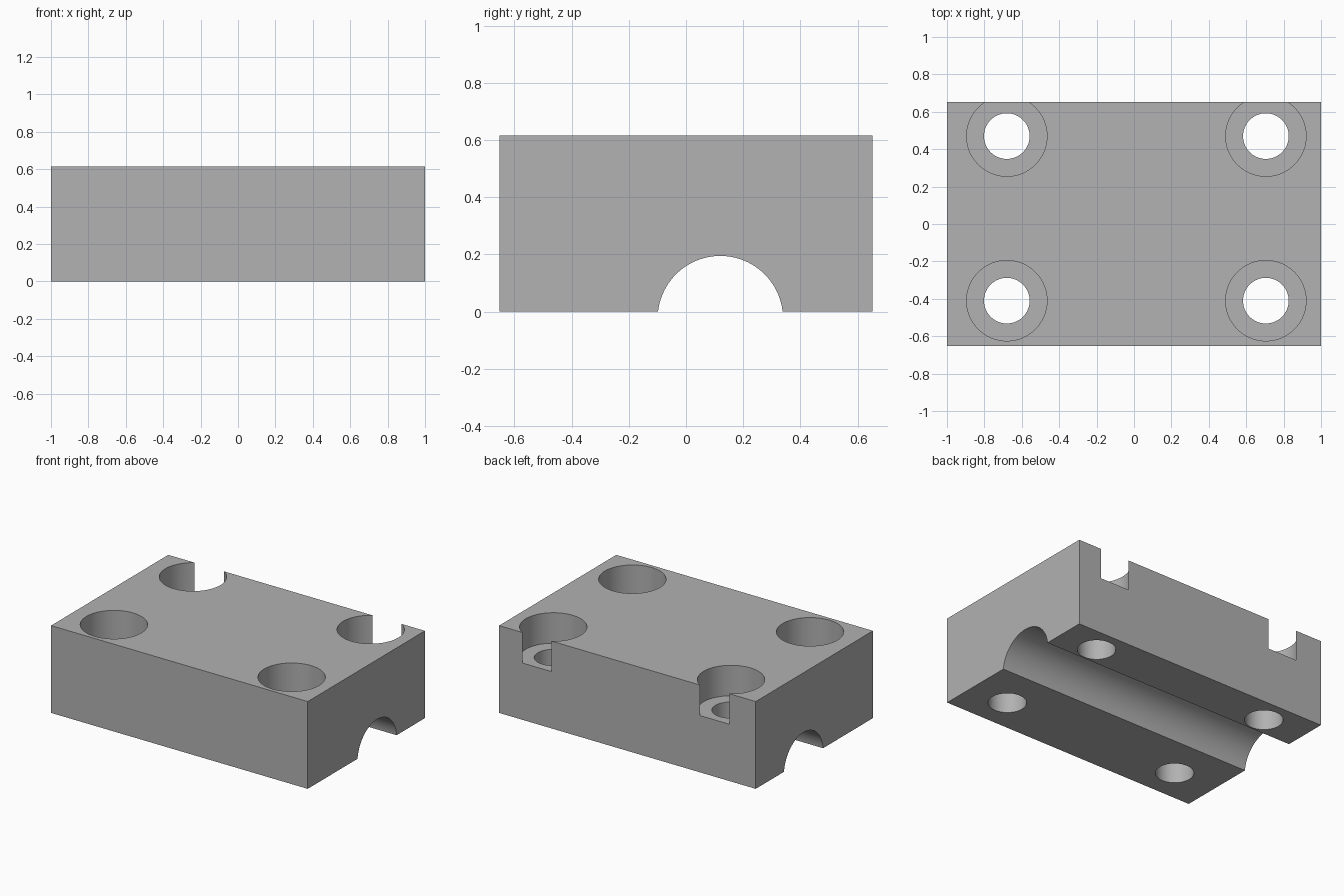
import bpy
import math

if "Cube" in bpy.data.objects:
    bpy.data.objects.remove(bpy.data.objects["Cube"], do_unlink=True)

WIDTH, DEPTH, HEIGHT = 2.0, 1.304, 0.615
HOLE_X = (-0.68, 0.705)
HOLE_Y = (-0.41, 0.47)
HOLE_R, BORE_R, BORE_DEPTH = 0.122, 0.215, 0.215

grey = bpy.data.materials.new("plain grey")
grey.use_nodes = True
colour = (0.445, 0.445, 0.445, 1)
grey.diffuse_color = colour
grey.node_tree.nodes["Principled BSDF"].inputs["Base Color"].default_value = colour

# Solid block
bpy.ops.mesh.primitive_cube_add(size=1, location=(0, 0, HEIGHT / 2))
block = bpy.context.object
block.name = "clamp_block"
block.scale = (WIDTH, DEPTH, HEIGHT)
bpy.ops.object.transform_apply(location=True, rotation=False, scale=True)
block.data.materials.append(grey)


def drill(name, radius, length, location, rotation=(0, 0, 0)):
    """Cut a round hole through the block and discard the cutter."""
    bpy.ops.mesh.primitive_cylinder_add(
        vertices=96, radius=radius, depth=length, location=location, rotation=rotation)
    cutter = bpy.context.object
    cutter.name = name
    cutter.hide_render = True
    cutter.data.materials.append(grey)
    bpy.context.view_layer.objects.active = block
    cut = block.modifiers.new(name, "BOOLEAN")
    cut.operation = "DIFFERENCE"
    cut.solver = "EXACT"
    cut.object = cutter
    bpy.ops.object.modifier_apply(modifier=cut.name)
    bpy.data.objects.remove(cutter, do_unlink=True)


# Shaft groove along the underside
drill("shaft_groove", 0.219, WIDTH * 1.2, (0, 0.12, -0.024), (0, math.pi / 2, 0))

# Bolt holes with counterbores; the rear ones break through the back wall
for x in HOLE_X:
    for y in HOLE_Y:
        drill("bolt_hole", HOLE_R, HEIGHT * 2, (x, y, HEIGHT / 2))
        drill("counterbore", BORE_R, BORE_DEPTH * 2, (x, y, HEIGHT))

bpy.ops.object.select_all(action="DESELECT")
block.select_set(True)
bpy.context.view_layer.objects.active = block
bpy.ops.object.shade_smooth_by_angle(angle=math.radians(30))
